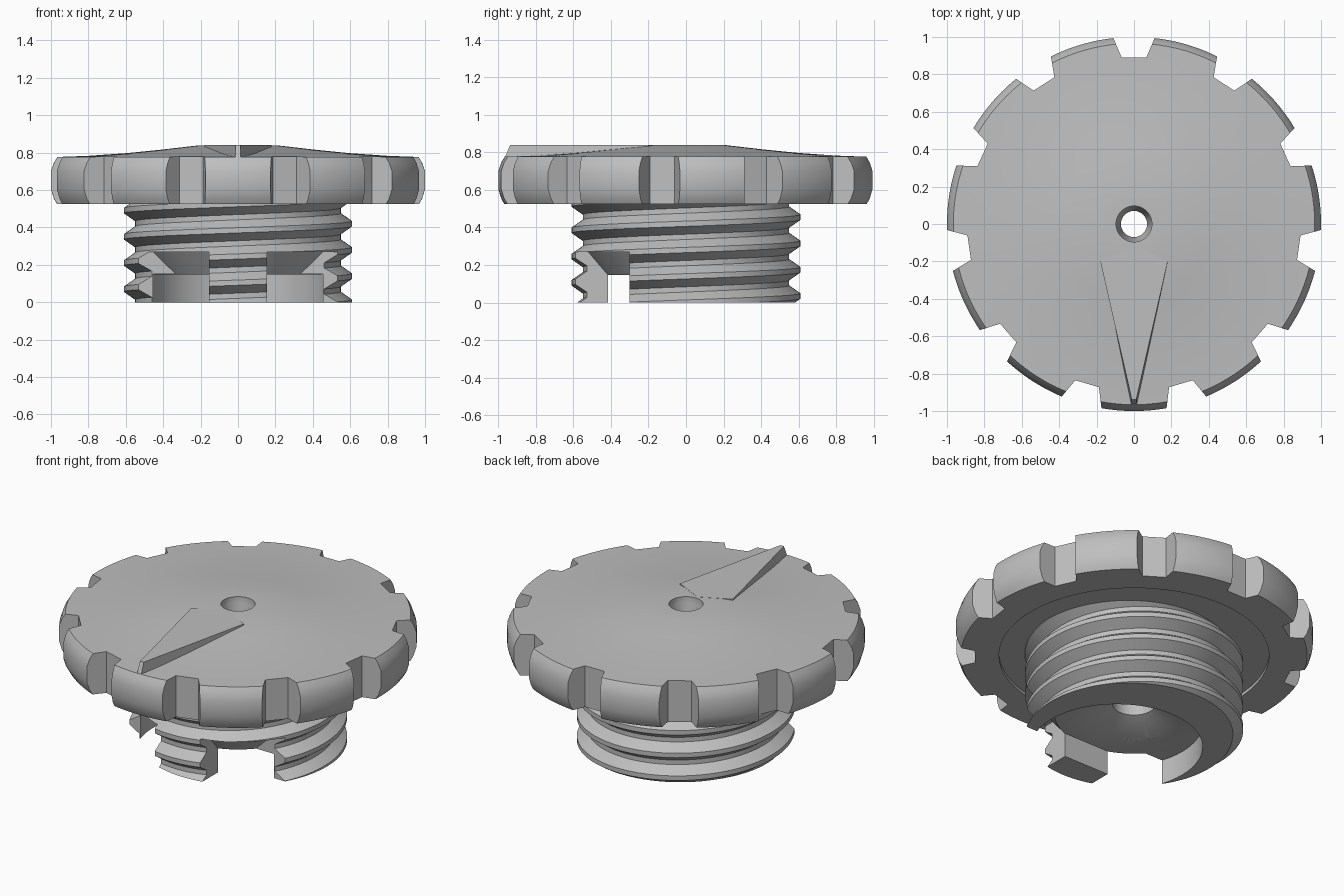
import bpy, bmesh
from math import pi, sin, cos, radians

if "Cube" in bpy.data.objects:
    bpy.data.objects.remove(bpy.data.objects["Cube"], do_unlink=True)

grey = bpy.data.materials.new("plain_grey")
grey.use_nodes = True
grey.diffuse_color = (0.52, 0.52, 0.52, 1)
grey.node_tree.nodes["Principled BSDF"].inputs["Base Color"].default_value = (0.52, 0.52, 0.52, 1)


def finish(bm, name):
    bmesh.ops.remove_doubles(bm, verts=bm.verts, dist=1e-4)
    bmesh.ops.recalc_face_normals(bm, faces=bm.faces)
    mesh = bpy.data.meshes.new(name)
    bm.to_mesh(mesh)
    bm.free()
    mesh.materials.append(grey)
    obj = bpy.data.objects.new(name, mesh)
    bpy.context.scene.collection.objects.link(obj)
    return obj


def revolve(name, profile, steps=128):
    """Turn a closed (r, z) outline round the z axis."""
    bm = bmesh.new()
    vs = [bm.verts.new((r, 0, z)) for r, z in profile]
    es = [bm.edges.new(pair) for pair in zip(vs, vs[1:])]
    bmesh.ops.spin(bm, geom=vs + es, cent=(0, 0, 0), axis=(0, 0, 1),
                   angle=2 * pi, steps=steps, use_duplicate=False)
    return finish(bm, name)


def prism(name, bottom, top, z0, z1):
    """Join two matching outlines at heights z0 and z1."""
    bm = bmesh.new()
    lo = [bm.verts.new((x, y, z0)) for x, y in bottom]
    hi = [bm.verts.new((x, y, z1)) for x, y in top]
    bm.faces.new(lo[::-1])
    bm.faces.new(hi)
    n = len(lo)
    for i in range(n):
        j = (i + 1) % n
        bm.faces.new((lo[i], lo[j], hi[j], hi[i]))
    return finish(bm, name)


def cut(obj, cutters):
    for c in cutters:
        c.hide_render = True
        m = obj.modifiers.new("cut", "BOOLEAN")
        m.operation, m.solver, m.object = "DIFFERENCE", "EXACT", c
    graph = bpy.context.evaluated_depsgraph_get()
    mesh = bpy.data.meshes.new_from_object(obj.evaluated_get(graph))
    obj.modifiers.clear()
    obj.data = mesh


# Grip cap with a shallow dome and a recessed underside
cap = revolve("grip_cap", [
    (0, 0.545), (0.755, 0.545), (0.755, 0.525), (0.968, 0.525), (0.985, 0.555),
    (1, 0.605), (1, 0.7), (0.985, 0.745), (0.966, 0.777), (0.8, 0.783),
    (0.6, 0.797), (0.4, 0.817), (0.21, 0.839), (0, 0.839)], 176)

# Grip notches round the rim
notches = []
for i in range(11):
    a = pi / 2 + i * 2 * pi / 11
    outline = [(0.89, -0.066), (1.11, -0.16), (1.11, 0.16), (0.89, 0.066)]
    pts = [(r * cos(a) - t * sin(a), r * sin(a) + t * cos(a)) for r, t in outline]
    notches.append(prism("notch_cutter", pts, pts, 0.4, 1))

# Threaded plug: a helical profile trimmed flat at both ends
PITCH, CREST, ROOT, TOP, COLS = 0.14, 0.61, 0.55, 0.56, 120


def thread_radius(z, turn):
    p = (z - 0.42) / PITCH - turn
    d = abs(p - round(p))
    return CREST - (CREST - ROOT) * min(1, max(0, (d - 0.1) / 0.3))


bm = bmesh.new()
columns = []
for c in range(COLS + 1):
    turn = c / COLS
    a = 2 * pi * turn
    col = []
    for k in range(-5, 3):
        for p in (-0.1, 0.1, 0.4, 0.6):
            z = min(TOP, max(0, 0.42 + PITCH * (turn + k + p)))
            r = thread_radius(z, turn)
            col.append(bm.verts.new((r * cos(a), r * sin(a), z)))
    columns.append(col)
for a, b in zip(columns, columns[1:]):
    for i in range(len(a) - 1):
        bm.faces.new((a[i], b[i], b[i + 1], a[i + 1]))
bmesh.ops.remove_doubles(bm, verts=bm.verts, dist=1e-4)
bmesh.ops.holes_fill(bm, edges=[e for e in bm.edges if e.is_boundary], sides=0)
plug = finish(bm, "threaded_plug")

# Off-centre bore, and the open front that leaves one tab standing
arc = [radians(-24.6 + 229.2 * i / 48) for i in range(49)]
bore_pts = [(0.48 * cos(t), 0.48 * sin(t) - 0.15) for t in arc]
bore = prism("bore_cutter", bore_pts, bore_pts, -0.1, 0.15)
half = [(0.155, -0.415), (0.155, -0.8), (0.9, -0.8), (0.9, -0.3)]
front_pts = half + [(-x, y) for x, y in reversed(half)]
front = prism("front_cutter", front_pts, front_pts, -0.1, 0.27)

# Chamfered core showing above the open front
core = revolve("chamfered_core", [(0, 0.148), (0.445, 0.148), (0.545, 0.272),
                                  (0.545, 0.3), (0, 0.3)])

# Centre hole, flared at the top and dished below
hole = revolve("hole_cutter", [
    (0, 0.1), (0.28, 0.1), (0.28, 0.148), (0.12, 0.21), (0.12, 0.32),
    (0.07, 0.4), (0.07, 0.72), (0.096, 0.8), (0.096, 0.9), (0, 0.9)], 64)

cut(cap, notches + [hole])
cut(plug, [bore, front, hole])
cut(core, [hole])

# Raised pointer running to the front edge
pointer = prism("pointer",
                [(0, -0.11), (-0.18, -0.2), (-0.015, -0.966), (0.015, -0.966), (0.18, -0.2)],
                [(0, -0.11), (-0.18, -0.2), (-0.012, -0.937), (0.012, -0.937), (0.18, -0.2)],
                0.77, 0.84)

for c in notches + [bore, front, hole]:
    bpy.data.objects.remove(c, do_unlink=True)

bpy.ops.object.select_all(action="DESELECT")
for obj in (cap, plug, core, pointer):
    obj.select_set(True)
    bpy.context.view_layer.objects.active = obj
bpy.ops.object.shade_smooth_by_angle(angle=radians(25))
